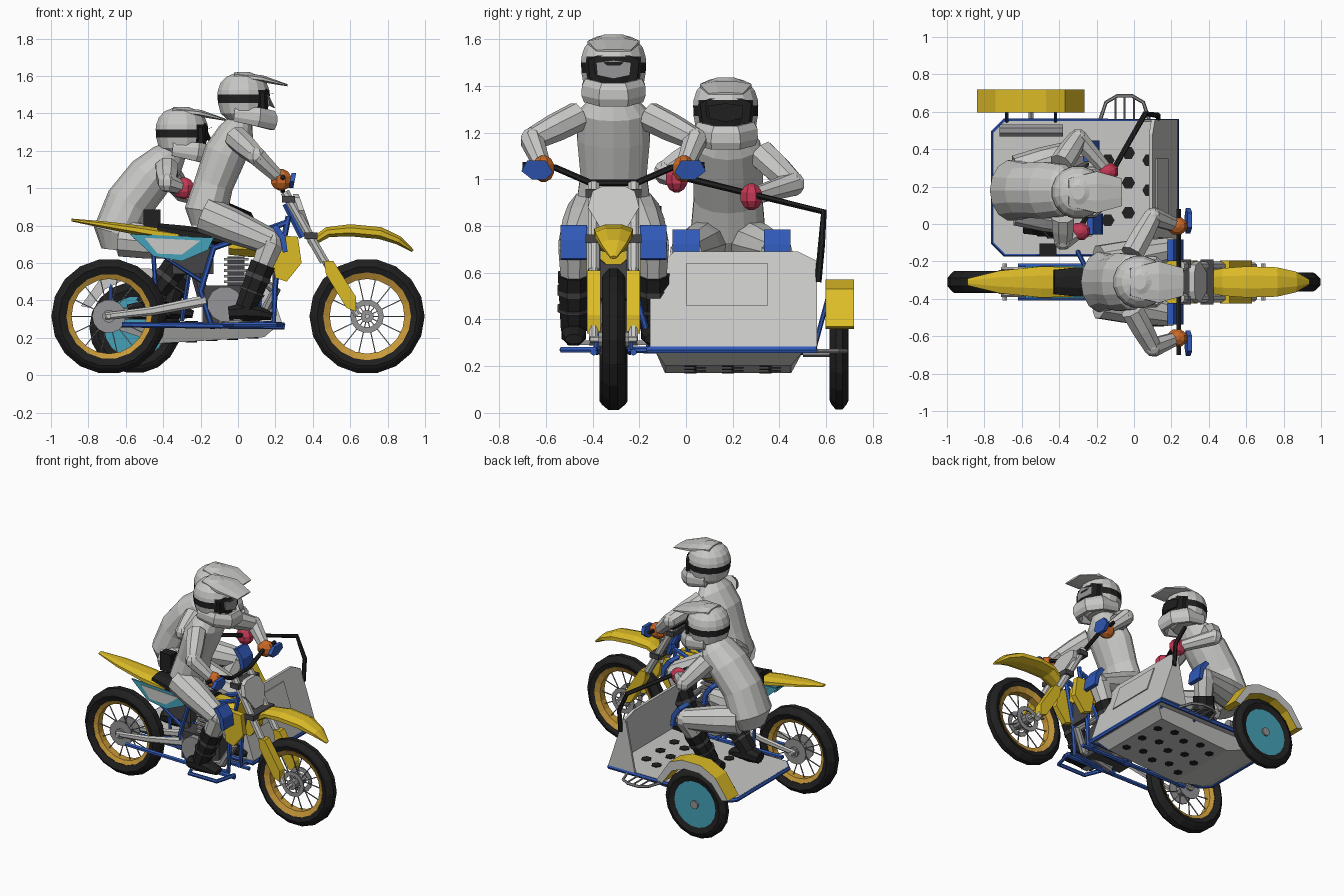
import bpy, bmesh, math
from mathutils import Vector

if "Cube" in bpy.data.objects:
    bpy.data.objects.remove(bpy.data.objects["Cube"])


def material(name, r, g, b):
    m = bpy.data.materials.new(name)
    m.use_nodes = True
    m.diffuse_color = (r, g, b, 1)
    m.node_tree.nodes["Principled BSDF"].inputs["Base Color"].default_value = (r, g, b, 1)
    return m


PALE = material("pale grey", .58, .58, .57)
SILVER = material("silver grey", .3, .3, .31)
DARK = material("dark grey", .06, .06, .065)
BLACK = material("black", .014, .014, .014)
YELLOW = material("yellow", .72, .5, .02)
BLUE = material("blue", .03, .1, .48)
CYAN = material("cyan", .06, .36, .48)
GOLD = material("gold", .58, .32, .04)
ORANGE = material("orange", .6, .14, .02)
RED = material("crimson", .55, .04, .09)
BY = -.31  # centre plane of the motorcycle


def mesh(name, verts, faces, *mats):
    me = bpy.data.meshes.new(name)
    me.from_pydata([tuple(v) for v in verts], [], faces)
    bm = bmesh.new()
    bm.from_mesh(me)
    bmesh.ops.recalc_face_normals(bm, faces=bm.faces)
    bm.to_mesh(me)
    bm.free()
    for m in mats:
        me.materials.append(m)
    ob = bpy.data.objects.new(name, me)
    bpy.context.collection.objects.link(ob)
    return ob


def tube(name, pts, r, mat, n=6, closed=False):
    """Sweep an ellipse along a path; r is one radius or one (or a pair) per point."""
    P = [Vector(p) for p in pts]
    k = len(P)
    T = []
    for i in range(k):
        a = P[i - 1] if i or closed else P[i]
        b = P[(i + 1) % k] if i < k - 1 or closed else P[i]
        T.append(((P[i] - a).normalized() + (b - P[i]).normalized()).normalized())
    axes = [Vector((0, 1, 0)), Vector((1, 0, 0)), Vector((0, 0, 1))]
    ref = min(axes, key=lambda a: round(max(abs(t.dot(a)) for t in T), 3))
    verts = []
    for i in range(k):
        ri = r[i] if isinstance(r, list) else r
        ru, rv = ri if isinstance(ri, tuple) else (ri, ri)
        u = (ref - T[i] * ref.dot(T[i])).normalized()
        v = T[i].cross(u)
        for j in range(n):
            a = math.tau * (j + .5) / n
            verts.append(P[i] + u * ru * math.cos(a) + v * rv * math.sin(a))
    faces = [(i * n + j, i * n + (j + 1) % n, (i + 1) % k * n + (j + 1) % n, (i + 1) % k * n + j)
             for i in range(k if closed else k - 1) for j in range(n)]
    if not closed:
        faces += [tuple(range(n)), tuple(range((k - 1) * n, k * n))]
    return mesh(name, verts, faces, mat)


def prism(name, pts, lo, hi, mat, place=lambda a, b, t: (a, t, b)):
    n = len(pts)
    verts = [place(a, b, t) for t in (lo, hi) for a, b in pts]
    faces = [tuple(range(n)), tuple(range(n, 2 * n))]
    faces += [(i, (i + 1) % n, n + (i + 1) % n, n + i) for i in range(n)]
    return mesh(name, verts, faces, mat)


def box(name, c, s, mat):
    x, z = s[0] / 2, s[2] / 2
    return prism(name, [(c[0] - x, c[2] - z), (c[0] + x, c[2] - z), (c[0] + x, c[2] + z), (c[0] - x, c[2] + z)],
                 c[1] - s[1] / 2, c[1] + s[1] / 2, mat)


def ring(name, c, profile, mat, n=20):
    """Revolve a closed (radius, offset) profile about the y direction."""
    k = len(profile)
    verts = [(c[0] + r * math.cos(math.tau * i / n), c[1] + o, c[2] + r * math.sin(math.tau * i / n))
             for i in range(n) for r, o in profile]
    faces = [(i * k + j, i * k + (j + 1) % k, (i + 1) % n * k + (j + 1) % k, (i + 1) % n * k + j)
             for i in range(n) for j in range(k)]
    return mesh(name, verts, faces, mat)


def disc(name, c, r, half, mat, n=14):
    return tube(name, [(c[0], c[1] - half, c[2]), (c[0], c[1] + half, c[2])], r, mat, n)


def tyre(name, c, R, r, w):
    m = (R + r) / 2
    ring(name, c, [(r, -w * .7), (m, -w), (R - .025, -w * .85), (R, -w * .35),
                   (R, w * .35), (R - .025, w * .85), (m, w), (r, w * .7)], BLACK, 18)


# Motorcycle wheels
for label, x, w in (("rear", -.69, .06), ("front", .69, .05)):
    c = Vector((x, BY, .315))
    tyre(label + "_tyre", c, .308, .228, w)
    ring(label + "_rim", c, [(.2, -.025), (.235, -.042), (.235, .042), (.2, .025)], GOLD)
    disc(label + "_hub", c, .035, .065, SILVER, 10)
    inner = .03 if label == "rear" else .06
    for s in (-1, 1):
        ring(label + "_brake_disc", c, [(inner, s * .041), (.09, s * .041), (.09, s * .049), (inner, s * .049)], SILVER, 14)
    disc(label + "_axle", c, .014, .1, PALE, 6)
    for i in range(14):
        a = math.tau * i / 14
        d = Vector((math.cos(a), 0, math.sin(a)))
        side = Vector((0, .03 * (-1) ** i, 0))
        tube(label + "_spoke", [c + d * .03 + side, c + d * .21], .004, SILVER, 4)

# Sidecar wheel and mudguard
SW = (-.55, .655, .255)
tyre("sidecar_tyre", SW, .245, .165, .04)
disc("sidecar_wheel_disc", SW, .17, .028, CYAN, 20)
disc("sidecar_hub", SW, .03, .04, SILVER, 8)
guard = prism("sidecar_mudguard", [(-.84, .37), (-.74, .51), (-.62, .57), (-.47, .57), (-.37, .53), (-.265, .37),
                                   (-.31, .36), (-.39, .47), (-.49, .51), (-.61, .51), (-.71, .46), (-.79, .36)],
              .597, .72, YELLOW)
guard.data.materials.append(PALE)
for f in guard.data.polygons:
    f.material_index = 1 if abs(f.normal.y) > .9 else 0
for x in (-.68, -.42):
    tube("mudguard_stay", [(x, .55, .28), (x, .61, .5)], .01, BLUE)
tube("sidecar_axle", [(-.55, .5, .255), (-.55, .68, .255)], .016, SILVER)

# Sidecar floor, pan and perforations
outline = [(-.75, -.1), (-.69, -.16), (.23, -.16), (.23, .55), (-.69, .55), (-.75, .49)]
prism("sidecar_floor", outline, .262, .285, PALE, lambda a, b, t: (a, b, t))
tube("floor_frame", [(a, b, .27) for a, b in outline], .016, BLUE, 6, True)
pan_z = lambda x: .17 + (x + .42) * .06
rim = [(-.7, -.13), (.21, -.13), (.21, .5), (-.7, .5)]
base = [(-.42, -.09), (.14, -.09), (.14, .45), (-.42, .45)]
mesh("sidecar_pan", [(x, y, .262) for x, y in rim] + [(x, y, pan_z(x)) for x, y in base],
     [(0, 1, 2, 3), (4, 5, 6, 7)] + [(i, (i + 1) % 4, 4 + (i + 1) % 4, 4 + i) for i in range(4)], PALE)
for i in range(5):
    for j in range(3):
        x, y = -.36 + i * .11, .02 + j * .16 + .04 * (i % 2)
        for z, r in ((.286, .036), (pan_z(x), .03)):
            tube("floor_hole", [(x, y, z - .004), (x, y, z + .004)], r, BLACK, 6)

# Leaning front shield with side wings
lean = lambda a, b, t: (.235 - (b - .28) * .33 + t, a, b)
prism("front_shield", [(-.155, .285), (-.155, .6), (-.05, .69), (.48, .69), (.56, .65), (.56, .285)], -.02, 0, PALE, lean)
prism("shield_panel", [(0, .46), (0, .64), (.35, .64), (.35, .46)], 0, .008, PALE, lean)
for y in (-.155, .545):
    prism("shield_wing", [(.02, .285), (.23, .285), (.12, .63), (.09, .63)], y, y + .015, PALE)
tube("grab_handle", [(-.31, -.06, 1.02), (.06, .59, .86), (.13, .58, .72), (.13, .565, .56)], .015, BLACK)
tube("side_step", [(-.18, .56, .265), (-.15, .65, .265), (-.09, .685, .265), (-.01, .685, .265),
                   (.05, .65, .265), (.08, .56, .265)], .01, SILVER)
for x in (-.1, -.05, 0):
    tube("step_bar", [(x, .56, .265), (x, .685, .265)], .006, SILVER)
box("hip_pad", (-.46, -.14, .82), (.09, .07, .13), BLACK)
tube("hip_pad_stay", [(-.46, -.15, .78), (-.43, -.16, .28)], .012, BLUE)
tube("floor_rail", [(-.72, .5, .33), (-.38, .5, .33)], .035, SILVER, 8)
for x in (-.1, .18):
    tube("sidecar_link", [(x, BY + .06, .27), (x, .5, .262)], .014, BLUE)
for x in (-.25, .15):
    tube("sidecar_brace", [(x, BY + .06, .62), (x - .05, -.15, .29)], .013, BLUE)

# Motorcycle frame, mirrored about its centre plane
for s in (-1, 1):
    side = lambda pts, o: [(x, BY + s * o, z) for x, z in pts]
    tube("cradle_tube", side([(.27, .85), (.2, .5), (.19, .28), (-.14, .26), (-.2, .45), (-.13, .68), (.27, .82)], .07), .016, BLUE)
    tube("subframe_tube", side([(-.13, .69), (-.55, .73), (-.19, .5)], .055), .012, BLUE)
    tube("lower_rail", side([(.25, .26), (-.62, .27)], .085), .015, BLUE)
    tube("swingarm", side([(-.71, .315), (-.45, .345), (-.17, .4)], .07), [(.012, .018), (.012, .024), (.02, .03)], PALE)
    tube("fork_tube", side([(.25, .98), (.46, .61)], .085), .026, PALE, 8)
    tube("fork_slider", side([(.4, .72), (.64, .32)], .085), .021, PALE, 8)
    prism("fork_guard", [(.46, .61), (.51, .61), (.63, .42), (.63, .34), (.58, .36), (.47, .54)],
          BY + s * .085 - .029, BY + s * .085 + .029, YELLOW)
    prism("side_panel", [(-.58, .755), (-.13, .735), (-.16, .67), (-.3, .61), (-.45, .635)], BY + s * .072, BY + s * .085, CYAN)
    prism("side_panel_inlay", [(-.5, .735), (-.2, .72), (-.3, .645), (-.43, .65)], BY + s * .085, BY + s * .089, PALE)
    prism("tank_shroud", [(-.08, .73), (.06, .76), (.32, .74), (.34, .6), (.26, .5), (.2, .52), (.18, .64), (.05, .68)],
          BY + s * .075, BY + s * .115, YELLOW)
    prism("hand_guard", [(.26, 1.03), (.29, 1.0), (.35, 1.0), (.395, 1.035), (.37, 1.08), (.29, 1.08)], .27, .295, BLUE,
          lambda a, b, t: (t + (b - 1) * .2, BY + s * a, b))
    disc("engine_cover", (-.07, BY + s * .085, .38), .095, .02, SILVER, 12)
    box("footpeg", (0, BY + s * .15, .3), (.05, .1, .02), SILVER)

# Footrest guard, engine and exhaust
tube("foot_guard", [(.24, -.38, .27), (.2, -.53, .27), (-.02, -.53, .27), (-.08, -.38, .27)], .014, BLUE)
box("engine_block", (-.04, BY, .38), (.3, .13, .2), DARK)
for i in range(5):
    box("cylinder_fin", (-.01, BY, .5 + i * .03), (.13, .13, .014), SILVER)
box("cylinder", (-.01, BY, .55), (.09, .09, .17), DARK)
box("airbox", (-.24, BY, .62), (.22, .1, .16), DARK)
box("radiator", (.2, BY, .58), (.03, .16, .18), DARK)
tube("exhaust", [(.06, BY, .57), (.2, BY - .03, .45), (.13, BY - .05, .32), (-.1, BY - .05, .27)],
     [.02, .03, .03, .025], SILVER, 8)
tube("shock", [(-.18, BY, .4), (-.25, BY, .65)], .035, DARK, 8)

# Bodywork: fenders, seat, tank, number plate
tube("rear_fender", [(-.89, BY, .83), (-.72, BY, .805), (-.5, BY, .77), (-.32, BY, .74)],
     [(.02, .008), (.065, .02), (.09, .03), (.085, .035)], YELLOW, 8)
tube("seat", [(-.43, BY, .785), (-.3, BY, .755), (-.1, BY, .73), (.05, BY, .75)],
     [(.07, .03), (.085, .05), (.075, .05), (.06, .04)], BLACK, 8)
tube("fuel_tank", [(-.05, BY, .7), (.08, BY, .7), (.24, BY, .7)], [(.07, .06), (.1, .075), (.08, .07)], YELLOW, 8)
tube("front_fender", [(.38, BY, .7), (.48, BY, .765), (.6, BY, .775), (.76, BY, .76), (.86, BY, .72), (.935, BY, .665)],
     [(.06, .02), (.08, .03), (.09, .035), (.085, .035), (.06, .025), (.015, .008)], YELLOW, 8)
plate = [(-.05, .78), (.05, .78), (.11, .88), (.09, .95), (.05, .97), (-.05, .97), (-.09, .95), (-.11, .88)]
prism("number_plate", plate, 0, .03, PALE, lambda a, b, t: (.36 - (b - .78) * .35 + t, BY + a, b))
for x, z in ((.27, .94), (.39, .745)):
    box("fork_clamp", (x, BY, z), (.07, .24, .035), DARK)
tube("steering_head", [(.26, BY, .92), (.35, BY, .74)], .026, BLUE, 8)
tube("handlebar", [(.24, BY + y, z) for y, z in ((-.39, 1.06), (-.25, 1.05), (-.1, .985), (.1, .985), (.25, 1.05), (.39, 1.06))],
     .014, BLACK)


# Riders
def ball(name, c, s, mat, n=10):
    zs = (-.98, -.75, -.3, .3, .75, .98)
    return tube(name, [(c[0], c[1], c[2] + s[2] * z) for z in zs],
                [(s[1] * math.sqrt(1 - z * z), s[0] * math.sqrt(1 - z * z)) for z in zs], mat, n)


def helmet(name, c, lens):
    x, y, z = c
    rings = ((-.125, .075, .09), (-.08, .125, .13), (-.025, .14, .14), (.02, .143, .142),
             (.045, .14, .14), (.085, .125, .127), (.115, .095, .1), (.14, .035, .04))
    shell = tube(name + "_helmet", [(x, y, z + h) for h, a, b in rings], [(b, a) for h, a, b in rings], PALE, 16)
    shell.data.materials.append(BLACK)
    for f in shell.data.polygons:
        h, fwd = f.center.z - z, f.center.x - x
        f.material_index = int(-.025 < h < .02 or (fwd > .09 and -.06 < h < .035))
    tube(name + "_chin_guard", [(x - .05, y - .115, z - .085), (x + .08, y - .115, z - .1), (x + .155, y - .05, z - .118),
                                (x + .155, y + .05, z - .118), (x + .08, y + .115, z - .1), (x - .05, y + .115, z - .085)],
         [(.04, .02), (.055, .025), (.055, .03), (.055, .03), (.055, .025), (.04, .02)], PALE, 8)
    prism(name + "_goggle_frame", [(-.1, -.06), (.1, -.06), (.11, .03), (.07, .05), (-.07, .05), (-.11, .03)], .13, .16, BLACK,
          lambda a, b, t: (x + t - abs(a) * .45, y + a, z + b))
    prism(name + "_goggle_lens", [(-.07, -.035), (0, -.05), (.07, -.035), (.075, .02), (0, .03), (-.075, .02)],
          .16, .167, lens, lambda a, b, t: (x + t - abs(a) * .45, y + a, z + b))
    tube(name + "_visor", [(x - .05, y, z + .122), (x + .1, y, z + .105), (x + .235, y, z + .07)],
         [(.08, .02), (.12, .02), (.08, .006)], PALE, 8)


def arm(name, shoulder, elbow, wrist, glove):
    mid = (Vector(shoulder) + Vector(elbow)) / 2
    tube(name + "_upper_arm", [shoulder, mid, elbow], [.065, .062, .05], PALE, 8)
    tube(name + "_forearm", [elbow, wrist], [.053, .036], PALE, 8)
    ball(name + "_elbow", elbow, (.052, .052, .052), PALE, 8)
    ball(name + "_glove", wrist, (.062, .052, .058), glove, 8)


def leg(name, hip, knee, ankle):
    hip, knee, ankle = Vector(hip), Vector(knee), Vector(ankle)
    top = knee.lerp(ankle, .33)
    tube(name + "_thigh", [hip, hip.lerp(knee, .4), knee], [.1, .095, .07], PALE, 10)
    tube(name + "_shin", [knee, top], [.072, .062], PALE, 8)
    ball(name + "_knee", knee, (.072, .066, .07), PALE, 8)
    pad = [(.0, .085), (.03, .095), (.075, .03), (.085, -.05), (.06, -.055), (.045, .02)]
    prism(name + "_knee_pad", [(knee.x + a, knee.z + b) for a, b in pad], knee.y - .057, knee.y + .057, BLUE)
    tube(name + "_boot", [top, ankle], [.074, .06], BLACK, 8)
    for t in (.25, .6):
        b = top.lerp(ankle, t)
        tube(name + "_boot_strap", [b, b.lerp(ankle, .13)], .075, DARK, 8)
    x, y, z = ankle
    tube(name + "_foot", [(x - .09, y, z - .03), (x, y, z - .02), (x + .08, y, z - .03), (x + .14, y, z - .045)],
         [(.045, .04), (.057, .055), (.055, .04), (.04, .022)], BLACK, 8)


def torso(name, y, path):
    tube(name + "_torso", [(x, y, z) for x, z, w, d in path], [(w, d) for x, z, w, d in path], PALE, 14)


torso("driver", BY, [(-.17, .8, .12, .08), (-.17, .88, .165, .115), (-.13, 1.02, .145, .105), (-.07, 1.18, .16, .115),
                     (-.01, 1.29, .15, .1), (.02, 1.37, .07, .06)])
helmet("driver", (.03, BY, 1.48), SILVER)
for s in (-1, 1):
    arm("driver", (-.01, BY + s * .15, 1.27), (.1, BY + s * .35, 1.17), (.23, BY + s * .3, 1.045), ORANGE)
    leg("driver", (-.18, BY + s * .1, .86), (.18, BY + s * .17, .71), (.04, BY + s * .17, .36))

PY = .18
torso("passenger", PY, [(-.66, .67, .12, .07), (-.65, .76, .165, .125), (-.58, .92, .15, .13), (-.47, 1.06, .155, .125),
                        (-.38, 1.15, .14, .1), (-.32, 1.22, .07, .06)])
helmet("passenger", (-.3, PY - .01, 1.295), BLACK)
arm("passenger_left", (-.39, .32, 1.11), (-.3, .46, .98), (-.14, .28, .925), RED)
arm("passenger_right", (-.38, .04, 1.11), (-.38, -.09, 1.03), (-.29, -.04, 1.0), RED)
leg("passenger_left", (-.62, .27, .73), (-.27, .39, .69), (-.38, .26, .37))
leg("passenger_right", (-.62, .09, .73), (-.25, .0, .69), (-.5, -.01, .37))
